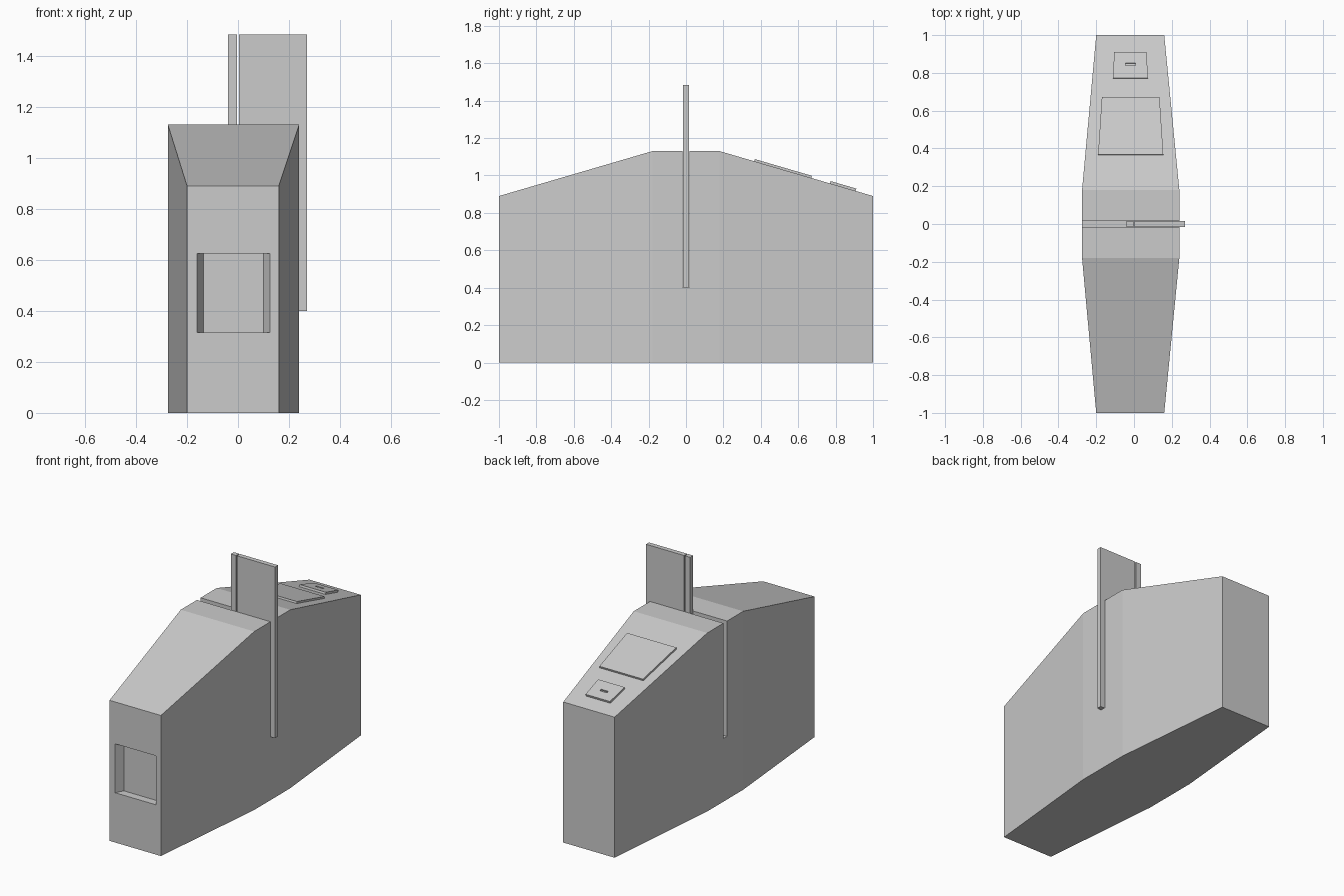
import bpy, bmesh
from mathutils import Vector

if "Cube" in bpy.data.objects:
    bpy.data.objects.remove(bpy.data.objects["Cube"])


def loft(name, rings):
    """Closed solid through a list of equal-sized rings, capped at both ends."""
    bm = bmesh.new()
    loops = [[bm.verts.new(p) for p in ring] for ring in rings]
    n = len(rings[0])
    for a, b in zip(loops, loops[1:]):
        for i in range(n):
            j = (i + 1) % n
            bm.faces.new((a[i], a[j], b[j], b[i]))
    bm.faces.new(loops[0])
    bm.faces.new(loops[-1])
    bmesh.ops.recalc_face_normals(bm, faces=bm.faces)
    mesh = bpy.data.meshes.new(name)
    bm.to_mesh(mesh)
    bm.free()
    obj = bpy.data.objects.new(name, mesh)
    bpy.context.collection.objects.link(obj)
    return obj


def rect(y, x0, x1, z0, z1):
    return [(x0, y, z0), (x1, y, z0), (x1, y, z1), (x0, y, z1)]


def box(name, x0, x1, y0, y1, z0, z1):
    return loft(name, [rect(y0, x0, x1, z0, z1), rect(y1, x0, x1, z0, z1)])


def cut(target, cutter):
    cutter.hide_render = True
    mod = target.modifiers.new("cut", 'BOOLEAN')
    mod.operation = 'DIFFERENCE'
    mod.solver = 'EXACT'
    mod.object = cutter
    bpy.context.view_layer.objects.active = target
    bpy.ops.object.modifier_apply(modifier=mod.name)
    bpy.data.objects.remove(cutter)


# Gate housing: wide, tall middle tapering to both ends
END = (-0.2, 0.16, 0, 0.89)
MID = (-0.275, 0.24, 0, 1.13)
housing = loft("gate_housing", [rect(-1, *END), rect(-0.18, *MID),
                                rect(0.18, *MID), rect(1, *END)])

# Slot across the middle for the sliding barrier
cut(housing, box("slot_cutter", -0.4, 0.4, -0.018, 0.018, 0.4, 1.3))

# Recess with slanted sides in the front end
cut(housing, loft("recess_cutter", [rect(-1.05, -0.185, 0.15, 0.315, 0.625),
                                    rect(-0.95, -0.135, 0.10, 0.315, 0.625)]))

# Barrier panels
for name, x0, x1 in (("barrier_panel_inner", -0.04, -0.003),
                     ("barrier_panel_outer", 0.003, 0.27)):
    box(name, x0, x1, -0.015, 0.015, 0.4, 1.483)

# Plates lying on the rear slope
SLOPE = (0.89 - 1.13) / 0.82
NORMAL = Vector((0, -SLOPE, 1)).normalized()


def slope_plate(name, y0, y1, near, far, low, high):
    base = [Vector((x, y, 1.13 + SLOPE * (y - 0.18)))
            for x, y in ((near[0], y0), (near[1], y0), (far[1], y1), (far[0], y1))]
    return loft(name, [[p + NORMAL * h for p in base] for h in (low, high)])


slope_plate("display_screen", 0.365, 0.67, (-0.19, 0.155), (-0.17, 0.135), -0.002, 0.012)
reader = slope_plate("card_reader", 0.77, 0.907, (-0.111, 0.074), (-0.105, 0.066), -0.002, 0.013)
cut(reader, slope_plate("reader_slot_cutter", 0.836, 0.849, (-0.045, 0.008),
                        (-0.045, 0.008), 0.003, 0.04))
